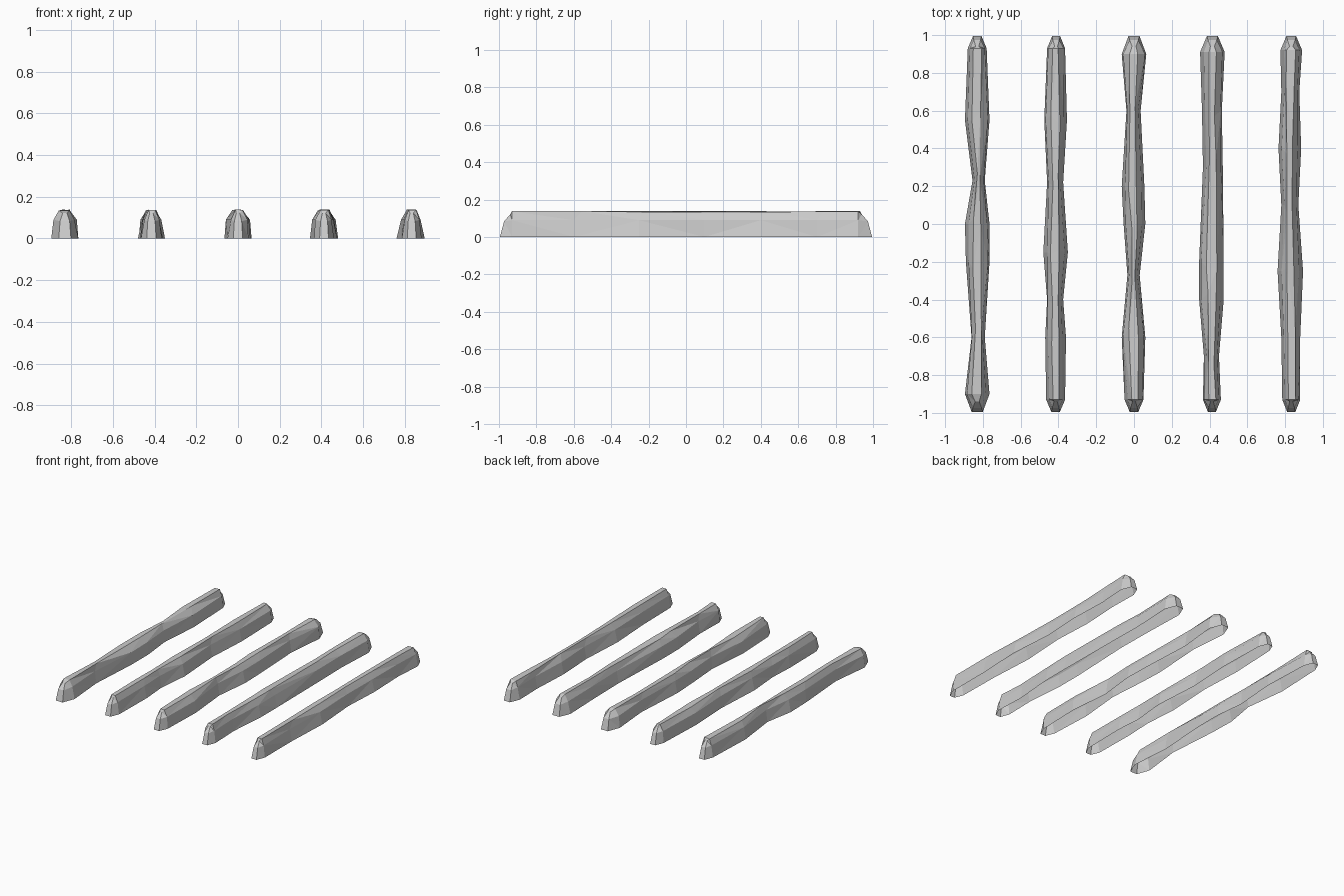
import bpy, bmesh, random

if "Cube" in bpy.data.objects:
    bpy.data.objects.remove(bpy.data.objects["Cube"])

random.seed(4)

# Base outline of each ridge: (y, left x, right x) at the bulges and waists
RIDGES = [
    [(-.90, -.895, -.765), (-.60, -.86, -.79), (-.20, -.89, -.765), (0, -.895, -.765),
     (.23, -.855, -.79), (.55, -.895, -.765), (.93, -.88, -.78)],
    [(-.93, -.465, -.365), (-.60, -.47, -.36), (-.40, -.46, -.375), (-.15, -.48, -.35),
     (.22, -.46, -.375), (.55, -.475, -.355), (.93, -.46, -.365)],
    [(-.93, -.05, .05), (-.60, -.065, .06), (-.27, -.035, .03), (0, -.055, .06),
     (.20, -.065, .055), (.60, -.04, .035), (.90, -.065, .065)],
    [(-.93, .365, .46), (-.70, .37, .45), (-.40, .345, .475), (-.20, .345, .475),
     (.30, .365, .47), (.60, .36, .465), (.91, .35, .48)],
    [(-.93, .785, .88), (-.60, .78, .88), (-.25, .76, .895), (.10, .78, .87),
     (.40, .765, .885), (.70, .78, .875), (.92, .775, .89)],
]
# Cross-section: (fraction of half width, height), left to right
HALF = [(-1, 0), (-.78, .09), (-.36, .132)]
SECTION = HALF + [(-f, z) for f, z in reversed(HALF)]
END_INSET = {0: 0, .09: .022, .132: .055}


def row(bm, y, left, right, end=0):
    """One cross-section; end = -1 or 1 makes the narrowed, sloping tip."""
    c, h = (left + right) / 2, (right - left) / 2
    verts = []
    for f, z in SECTION:
        if end:
            co = (c + f * h * .45, end * (.995 - END_INSET[z]), z * .92)
        else:
            j = random.uniform(-.007, .007) if z else 0
            slide = random.uniform(-.05, .05) if z > .1 and abs(y) < .8 else 0
            co = (c + f * h + j, y + slide, z + (.004 + j * .4 if z > .1 else 0))
        verts.append(bm.verts.new(co))
    return verts


def ridge(name, outline):
    bm = bmesh.new()
    first, last = outline[0], outline[-1]
    rows = [row(bm, *first, end=-1)]
    rows += [row(bm, *s) for s in outline]
    rows.append(row(bm, *last, end=1))
    # Sides and crest, underside left open
    for a, b in zip(rows, rows[1:]):
        for i in range(len(SECTION) - 1):
            bm.faces.new((a[i], a[i + 1], b[i + 1], b[i]))
    # End caps
    for r in (rows[0], rows[-1]):
        bm.faces.new(r)
    bmesh.ops.triangulate(bm, faces=bm.faces[:])
    bmesh.ops.recalc_face_normals(bm, faces=bm.faces[:])
    if sum(f.normal.z for f in bm.faces) < 0:
        bmesh.ops.reverse_faces(bm, faces=bm.faces[:])
    me = bpy.data.meshes.new(name)
    bm.to_mesh(me)
    bm.free()
    bpy.context.collection.objects.link(bpy.data.objects.new(name, me))


for n, outline in enumerate(RIDGES):
    ridge(f"soil_ridge_{n + 1}", outline)
